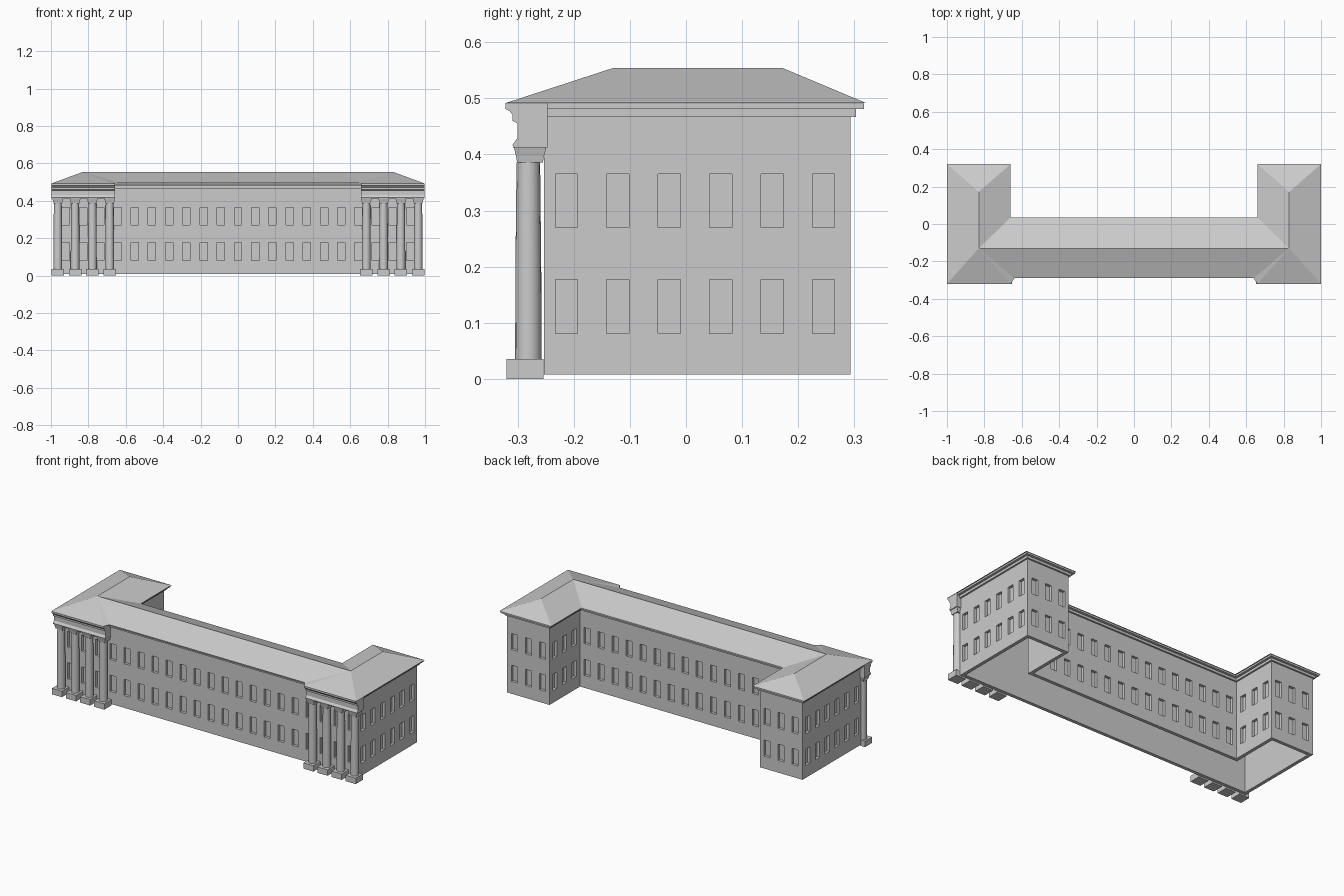
import bpy, bmesh, math
from mathutils import Vector

if "Cube" in bpy.data.objects:
    bpy.data.objects.remove(bpy.data.objects["Cube"])


def finish(name, bm, mirror=False, weld=True):
    if weld:
        bmesh.ops.remove_doubles(bm, verts=bm.verts, dist=1e-5)
        bmesh.ops.recalc_face_normals(bm, faces=bm.faces)
    me = bpy.data.meshes.new(name)
    bm.to_mesh(me)
    bm.free()
    ob = bpy.data.objects.new(name, me)
    bpy.context.collection.objects.link(ob)
    if mirror:
        ob.modifiers.new("Mirror", 'MIRROR')
    return ob


def quad(bm, *pts):
    return bm.faces.new([bm.verts.new(p) for p in pts])


def prism(bm, pts, axis):
    """Extrude a closed 3D polygon along a vector."""
    f = quad(bm, *pts)
    r = bmesh.ops.extrude_face_region(bm, geom=[f], use_keep_orig=True)
    vs = [v for v in r["geom"] if isinstance(v, bmesh.types.BMVert)]
    bmesh.ops.translate(bm, verts=vs, vec=axis)


def outline(d):
    """U-shaped wall plan, offset outwards by d (counter-clockwise)."""
    right = [(0.97 + d, -0.253 - d), (0.97 + d, 0.293 + d),
             (0.69 - d, 0.293 + d), (0.69 - d, 0.007 + d)]
    return right + [(-x, y) for x, y in reversed(right)]


# Walls: hollow, open at the bottom, with recessed windows
P, HW, DEPTH, THICK = 0.092, 0.02, 0.016, 0.02
ROWS = [0.008, 0.081, 0.177, 0.27, 0.365, 0.485]


def wall(bm, a, b, centres):
    a, b = Vector((*a, 0)), Vector((*b, 0))
    d = (b - a).normalized()
    inward = Vector((-d.y, d.x, 0)) * DEPTH
    cuts = [0.0]
    for c in sorted(centres):
        cuts += [c - HW, c + HW]
    cuts.append((b - a).length)

    def pt(u, z):
        return a + d * u + Vector((0, 0, z))
    for i in range(len(cuts) - 1):
        for j in range(len(ROWS) - 1):
            u, v, z0, z1 = cuts[i], cuts[i + 1], ROWS[j], ROWS[j + 1]
            c = [pt(u, z0), pt(v, z0), pt(v, z1), pt(u, z1)]
            if i % 2 and j % 2:
                n = [p + inward for p in c]
                quad(bm, *n)
                for k in range(4):
                    m = (k + 1) % 4
                    quad(bm, c[k], c[m], n[m], n[k])
            else:
                quad(bm, *c)


bm = bmesh.new()
plan, inner = outline(0), outline(-THICK)
xs = [i * P for i in range(-10, 11)]
ys = [-0.213 + i * 0.0916 for i in range(6)]
Z0, Z1 = ROWS[0], ROWS[-1]
for i in range(8):
    j = (i + 1) % 8
    a, b, p, q = plan[i], plan[j], inner[i], inner[j]
    k = 0 if abs(a[1] - b[1]) < 1e-6 else 1
    lo, hi = sorted((a[k], b[k]))
    wall(bm, a, b, [abs(c - a[k]) for c in (ys if k else xs)
                    if lo + 0.03 < c < hi - 0.03])
    # inner face, bottom rim and top rim
    quad(bm, (*q, Z0), (*p, Z0), (*p, Z1), (*q, Z1))
    quad(bm, (*b, Z0), (*a, Z0), (*p, Z0), (*q, Z0))
    quad(bm, (*a, Z1), (*b, Z1), (*q, Z1), (*p, Z1))
me_walls = bm
for f in bm.faces:
    f.smooth = False
bmesh.ops.remove_doubles(bm, verts=bm.verts, dist=1e-5)
finish("walls", bm, weld=False)

# Stepped cornice
for name, d, z, h in (("cornice_lower", 0.010, 0.467, 0.014),
                      ("cornice_upper", 0.024, 0.481, 0.010)):
    bm = bmesh.new()
    prism(bm, [(x, y, z) for x, y in outline(d)], (0, 0, h))
    finish(name, bm)

# Hipped roof, right half mirrored
bm = bmesh.new()
E = 0.492
eaves = [(0, -0.29, E + .003), (0.64, -0.29, E + .003), (0.66, -0.32, E),
         (1, -0.32, E), (1, 0.32, E), (0.66, 0.32, E), (0.66, 0.035, E), (0, 0.035, E)]
ridge = [(0, -0.13, 0.554), (0.83, -0.13, 0.554), (0.83, 0.172, 0.554)]
v = [bm.verts.new(p) for p in eaves + ridge]
for f in ((0, 1, 9, 8), (1, 2, 9), (2, 3, 9), (3, 4, 10, 9), (4, 5, 10),
          (5, 6, 9, 10), (6, 7, 8, 9), (7, 6, 5, 4, 3, 2, 1, 0)):
    bm.faces.new([v[i] for i in f])
finish("roof", bm, True, weld=False)

# Portico entablature: moulded profile run across each wing front
bm = bmesh.new()
profile = [(-0.247, 0.412), (-0.308, 0.412), (-0.309, 0.417), (-0.300, 0.43),
           (-0.300, 0.455), (-0.309, 0.460), (-0.309, 0.470), (-0.314, 0.477),
           (-0.322, 0.481), (-0.322, 0.492), (-0.247, 0.492)]
prism(bm, [(0.658, y, z) for y, z in profile], (0.339, 0, 0))
finish("portico_entablature", bm, True)


def frustum(bm, x, y, sides, levels, turn=0):
    """Stack of polygon rings given as (radius, z)."""
    rings = [[(x + r * math.cos(turn + k * math.tau / sides),
               y + r * math.sin(turn + k * math.tau / sides), z)
              for k in range(sides)] for r, z in levels]
    for lo, hi in zip(rings, rings[1:]):
        for k in range(sides):
            m = (k + 1) % sides
            quad(bm, lo[k], lo[m], hi[m], hi[k])
    quad(bm, *rings[0][::-1])
    quad(bm, *rings[-1])


# Columns: plinth, shaft and flared capital
R2 = math.sqrt(2)
plinths, shafts, capitals = bmesh.new(), bmesh.new(), bmesh.new()
for i in range(4):
    x = 0.686 + i * 0.0925
    frustum(plinths, x, -0.287, 4, [(0.033 * R2, 0), (0.033 * R2, 0.035)], math.pi / 4)
    frustum(shafts, x, -0.281, 16, [(0.0235, 0.035), (0.023, 0.2), (0.021, 0.386)])
    frustum(capitals, x, -0.278, 4, [(0.023 * R2, 0.386), (0.025 * R2, 0.397),
                                     (0.029 * R2, 0.413)], math.pi / 4)
finish("column_plinths", plinths, True)
finish("column_capitals", capitals, True)
ob = finish("column_shafts", shafts, True)
bpy.context.view_layer.objects.active = ob
ob.select_set(True)
bpy.ops.object.shade_smooth_by_angle(angle=math.radians(35))
